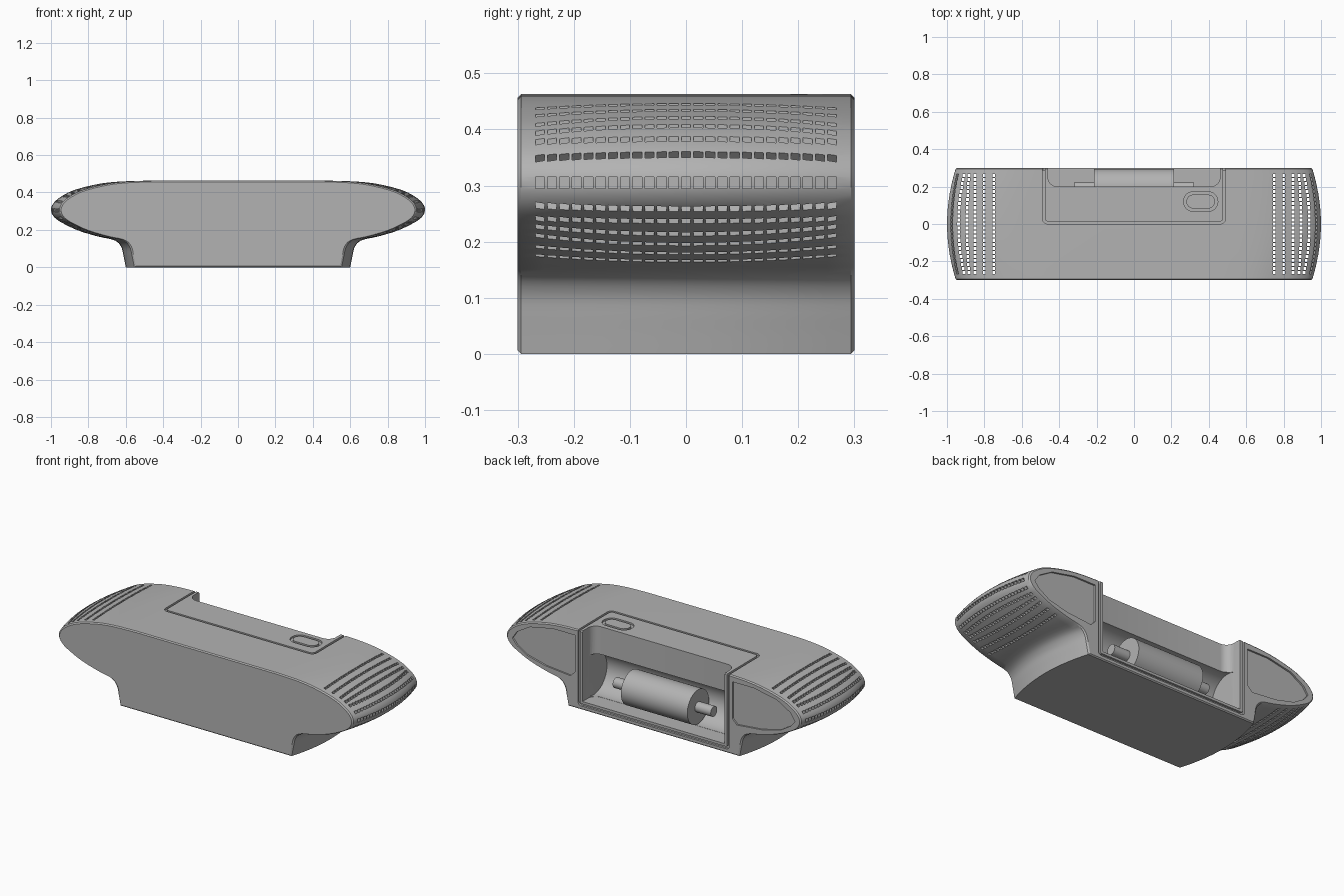
import bpy, bmesh, math
from mathutils import Vector, Matrix

cube = bpy.data.objects.get("Cube")
if cube:
    bpy.data.objects.remove(cube, do_unlink=True)

grey = bpy.data.materials.new("grey plastic")
grey.use_nodes = True
grey.diffuse_color = (0.45, 0.45, 0.45, 1)
grey.node_tree.nodes["Principled BSDF"].inputs["Base Color"].default_value = (0.45, 0.45, 0.45, 1)


def make_object(name, bm):
    bmesh.ops.recalc_face_normals(bm, faces=bm.faces)
    mesh = bpy.data.meshes.new(name)
    bm.to_mesh(mesh)
    bm.free()
    mesh.materials.append(grey)
    obj = bpy.data.objects.new(name, mesh)
    bpy.context.collection.objects.link(obj)
    return obj


def loft(name, sections, closed=False):
    """Skin a row of matching loops, capped unless the row closes on itself."""
    bm = bmesh.new()
    rows = [[bm.verts.new(p) for p in s] for s in sections]
    pairs = list(zip(rows, rows[1:]))
    if closed:
        pairs.append((rows[-1], rows[0]))
    else:
        bm.faces.new(rows[0])
        bm.faces.new(rows[-1])
    n = len(rows[0])
    for a, b in pairs:
        for i in range(n):
            j = (i + 1) % n
            bm.faces.new((a[i], a[j], b[j], b[i]))
    return make_object(name, bm)


def boxes(name, items):
    """Many boxes in one mesh, each given as centre, size and tilt about y."""
    bm = bmesh.new()
    for centre, size, tilt in items:
        m = (Matrix.Translation(centre) @ Matrix.Rotation(tilt, 4, 'Y')
             @ Matrix.Diagonal((*size, 1)))
        bmesh.ops.create_cube(bm, size=1, matrix=m)
    return make_object(name, bm)


def cylinder(name, radius, length, y, z, sides=64):
    bm = bmesh.new()
    m = Matrix.Translation((0, y, z)) @ Matrix.Rotation(math.pi / 2, 4, 'Y')
    bmesh.ops.create_cone(bm, cap_ends=True, segments=sides, radius1=radius,
                          radius2=radius, depth=length, matrix=m)
    return make_object(name, bm)


def round_rect(x0, x1, v0, v1, r, steps=6):
    pts = []
    corners = ((x1 - r, v1 - r), (x0 + r, v1 - r), (x0 + r, v0 + r), (x1 - r, v0 + r))
    for k, (cx, cv) in enumerate(corners):
        for i in range(steps + 1):
            a = math.pi / 2 * (k + i / steps)
            pts.append((cx + r * math.cos(a), cv + r * math.sin(a)))
    return pts


def flat(pts, z):
    return [(x, y, z) for x, y in pts]


def upright(pts, y):
    return [(x, y, z) for x, z in pts]


def groove(name, place, outer, inner, a, b):
    return loft(name, [place(outer, a), place(outer, b), place(inner, b), place(inner, a)], True)


def smooth_path(pts, steps=4):
    """Catmull-Rom curve through the points."""
    v = [Vector(p) for p in pts]
    v = [v[0] * 2 - v[1]] + v + [v[-1] * 2 - v[-2]]
    out = []
    for a, b, c, d in zip(v, v[1:], v[2:], v[3:]):
        for i in range(steps):
            t = i / steps
            out.append(0.5 * (2 * b + (c - a) * t + (2 * a - 5 * b + 4 * c - d) * t * t
                              + (3 * b - a - 3 * c + d) * t ** 3))
    return out + [v[-2]]


def cut(target, cutter):
    mod = target.modifiers.new("cut", 'BOOLEAN')
    mod.operation = 'DIFFERENCE'
    mod.solver = 'EXACT'
    mod.object = cutter
    bpy.context.view_layer.objects.active = target
    bpy.ops.object.modifier_apply(modifier=mod.name)
    bpy.data.objects.remove(cutter, do_unlink=True)


# Half outline of the housing, from the foot round the wing tip to the top
half = smooth_path([(.6, 0), (.612, .06), (.625, .11), (.66, .144), (.75, .165), (.85, .195),
                    (.93, .232), (.98, .265), (1, .305), (.985, .345), (.94, .382),
                    (.87, .415), (.75, .445), (.64, .458), (.5, .463)])


def bow(y):
    return .048 * (y / .3) ** 2


def section(y, inset=0):
    right = []
    for x, z in half:
        z = .23 + (z - .23) * (1 - inset / .23)
        right.append((x - bow(y) - inset, y, z))
    return right + [(-x, y, z) for x, y, z in reversed(right)]


# Housing with bowed ends and a thin chamfer at front and back
rows = [section(-.294 + .588 * i / 14) for i in range(15)]
body = loft("housing", [section(-.3, .006)] + rows + [section(.3, .006)])

# Hollow wings, vent slots and back panels, mirrored left and right
columns = [(c - 12) * .0217 for c in range(25)]
vent_rows = ((.75, 0), (.80, 0), (.85, 0), (.893, .3), (.938, .8))
panel = [(.51, .425), (.65, .425), (.8, .395), (.885, .345), (.915, .30), (.885, .265),
         (.82, .225), (.7, .195), (.54, .18), (.51, .21)]
for side in (1, -1):
    shell = [(.66 + (x - .66) * .93, .305 + (z - .305) * .85) for x, z in half if x > .69]
    cut(body, loft("wing_hollow", [[(side * (x - bow(y)), y, z) for x, z in shell]
                                   for y in (-.28, -.2, -.1, 0, .1, .2, .28)]))
    slots = [((side * (x - f * bow(y)), y, .3), (.014, .0165, .4), 0)
             for x, f in vent_rows for y in columns]
    cut(body, boxes("vent_slots", slots))
    tips = []
    for y in columns:
        drop = .012 * (y / .26) ** 2
        tips.append(((side * (1 - bow(y)), y, .305), (.08, .0165, .02), 0))
        for up in (1, -1):
            tips.append(((side * (.975 - bow(y)), y, .305 + up * (.05 - drop)),
                         (.06, .0165, .015), -side * up * math.radians(45)))
    cut(body, boxes("tip_slots", tips))
    outline = [(side * x, z) for x, z in panel]
    cut(body, loft("back_panel", [upright(outline, .29), upright(outline, .32)]))

# Roll compartment, open at the top and back
opening = round_rect(-.46, .46, .2, .4, .05)
cut(body, loft("compartment", [flat(opening, .05), flat(opening, .6)]))
cut(body, cylinder("roll_well", .125, .919, .2, .176))

# Seams round the lid, the back opening and the button
cut(body, groove("lid_seam", flat, round_rect(-.49, .49, 0, .4, .03),
                 round_rect(-.477, .477, .013, .387, .02), .452, .5))
cut(body, groove("back_seam", upright, round_rect(-.49, .49, .022, .6, .02),
                 round_rect(-.477, .477, .035, .587, .01), .288, .35))
cut(body, groove("button_seam", flat, round_rect(.265, .448, .068, .172, .05),
                 round_rect(.28, .433, .083, .157, .036), .453, .5))

# Paper roll and its axle
roll = cylinder("roll", .1, .43, .195, .16)
axle = cylinder("axle", .03, .635, .195, .16, 32)

bpy.ops.object.select_all(action='DESELECT')
for obj in (body, roll, axle):
    obj.select_set(True)
bpy.context.view_layer.objects.active = body
bpy.ops.object.shade_smooth_by_angle(angle=math.radians(30))
